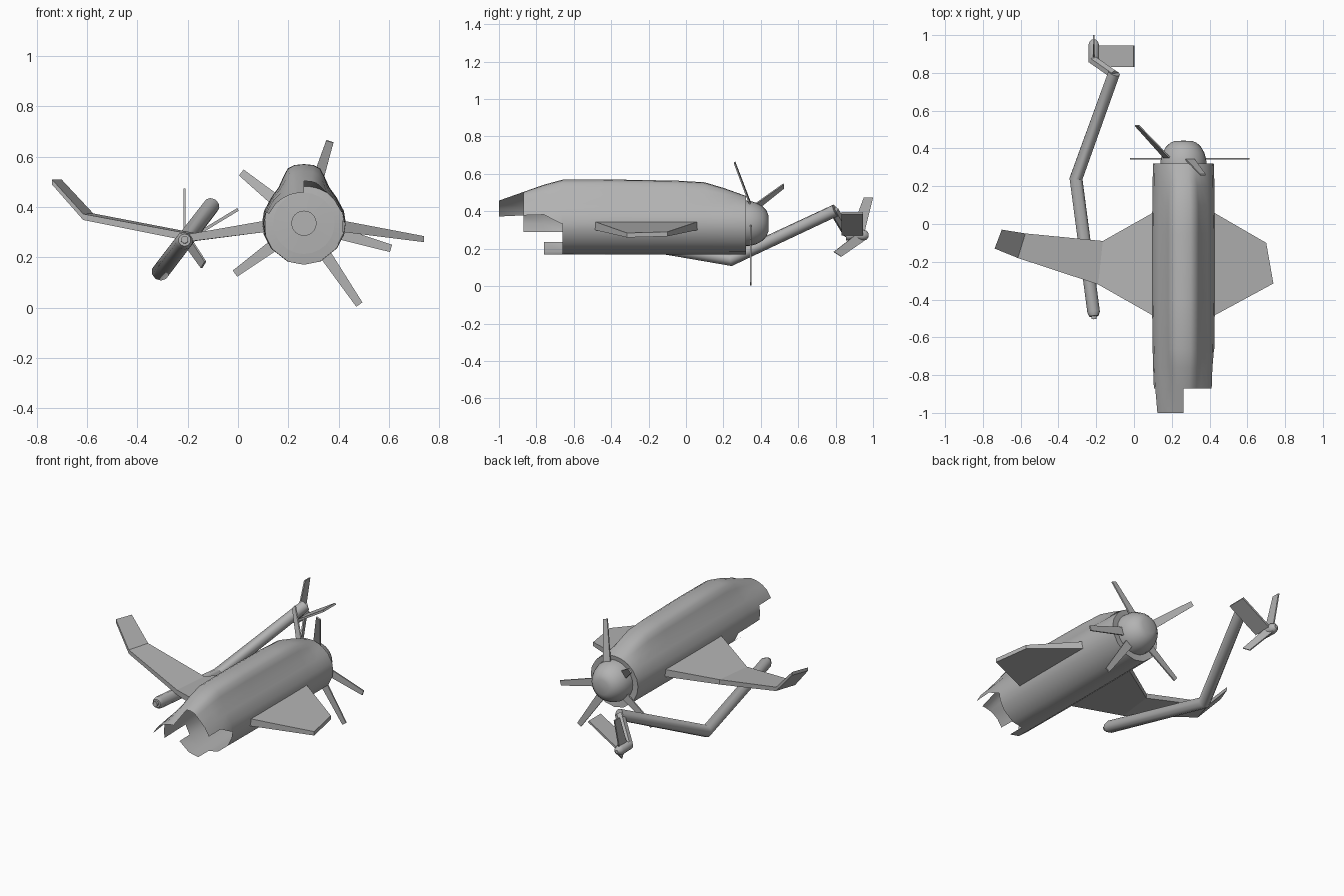
import bpy, bmesh, math
from mathutils import Vector

if "Cube" in bpy.data.objects:
    bpy.data.objects.remove(bpy.data.objects["Cube"])

CX, CZ = 0.262, 0.335          # fuselage axis

grey = bpy.data.materials.new("dull_grey")
grey.diffuse_color = (.45, .45, .45, 1)
grey.use_nodes = True
grey.node_tree.nodes["Principled BSDF"].inputs["Base Color"].default_value = grey.diffuse_color


def make(name, verts, faces, smooth=None):
    me = bpy.data.meshes.new(name)
    me.from_pydata([tuple(v) for v in verts], [], faces)
    bm = bmesh.new()
    bm.from_mesh(me)
    bmesh.ops.remove_doubles(bm, verts=bm.verts, dist=1e-5)
    loose = [v for v in bm.verts if not v.link_faces]
    bmesh.ops.delete(bm, geom=loose, context='VERTS')
    bmesh.ops.recalc_face_normals(bm, faces=bm.faces)
    bm.to_mesh(me)
    bm.free()
    me.materials.append(grey)
    ob = bpy.data.objects.new(name, me)
    bpy.context.collection.objects.link(ob)
    if smooth:
        bpy.ops.object.select_all(action='DESELECT')
        ob.select_set(True)
        bpy.context.view_layer.objects.active = ob
        bpy.ops.object.shade_smooth_by_angle(angle=math.radians(smooth))
    return ob


def loft(name, rings, caps=True, smooth=None, keep=lambda i, j: True):
    """Skin a list of equal closed rings; keep() chooses which faces remain."""
    n = len(rings[0])
    faces = [(i * n + j, i * n + (j + 1) % n, (i + 1) * n + (j + 1) % n, (i + 1) * n + j)
             for i in range(len(rings) - 1) for j in range(n) if keep(i, j)]
    if caps:
        faces += [tuple(range(n)), tuple(range((len(rings) - 1) * n, len(rings) * n))]
    return make(name, [v for r in rings for v in r], faces, smooth)


def slab(name, stations):
    """Flat panel from (leading point, trailing point, thickness) stations."""
    rings = []
    for a, b, t in stations:
        a, b, up = Vector(a), Vector(b), Vector((0, 0, t / 2))
        rings.append([a + up, b + up, b - up, a - up])
    return loft(name, rings)


def blade(name, root, tip, w0, w1, side, t=0.008):
    """Thin tapered plate between two points, widened along side."""
    root, tip, side = Vector(root), Vector(tip), Vector(side).normalized()
    nrm = (tip - root).cross(side).normalized() * t / 2
    return loft(name, [[p + side * w / 2 + nrm, p - side * w / 2 + nrm,
                        p - side * w / 2 - nrm, p + side * w / 2 - nrm]
                       for p, w in ((root, w0), (tip, w1))])


def tube(name, pts, radii, n=8, smooth=None):
    """Round rod along a bent path."""
    pts, rings = [Vector(p) for p in pts], []
    for i, p in enumerate(pts):
        a = (p - pts[i - 1]).normalized() if i else Vector()
        b = (pts[i + 1] - p).normalized() if i < len(pts) - 1 else Vector()
        t = (a + b).normalized()
        u = t.cross(Vector((0, 0, 1))).normalized()
        v = u.cross(t)
        rings.append([p + radii[i] * (u * math.cos(k) + v * math.sin(k))
                      for k in (math.tau * (j + 0.5) / n for j in range(n))])
    return loft(name, rings, smooth=smooth)


# Fuselage: round lower body with a hump on top, blended to a circle at both ends
half = [(0, .17), (.065, .183), (.13, .235), (.158, .29), (.165, .335), (.157, .385),
        (.128, .44), (.1, .48), (.08, .525), (.064, .556), (.038, .57), (0, .574)]
section = half + [(-x, z) for x, z in half[-2:0:-1]]


def hull_ring(y, top, round_, sx):
    pts = []
    for x, z in section:
        d = Vector((x, z - CZ))
        pts.append(d.lerp(d.normalized() * .165, round_))
    k = (top - CZ) / max(p.y for p in pts)
    return [(CX + p.x * sx, y, CZ + p.y * (k if p.y > 0 else 1)) for p in pts]


hull = [(-1, .457, 1, .88), (-.87, .503, .6, .95), (-.76, .542, .25, .975), (-.66, .569, 0, .99),
        (-.4, .57, 0, 1.01), (-.05, .564, 0, 1.01), (.1, .555, .08, 1), (.2, .525, .4, .99),
        (.27, .50, .8, .985), (.32, .482, 1, .97)]
rings = [hull_ring(*h) for h in hull]
rings.append([(CX + (x - CX) * .74, .315, CZ + (z - CZ) * .74) for x, y, z in rings[-1]])
x, y, z = rings[2][4]
rings[2][4] = (x, -.67, z)     # slanted rip on the right side

# First surviving ring of each skin column (0 = longest scrap), giving the torn tail
torn = [3, 3, 3, 3, 2, 1, 1, 1, 1, 1, 1,
        0, 0, 0, 0, 0, 0, 1, 1, 3, 2, 2]
loft("fuselage", rings, caps=False, smooth=50, keep=lambda i, j: i >= torn[j])

# Spinner dome with a stepped back plate
dome = [(.001, .30), (.05, .30), (.05, .312), (.122, .315), (.12, .345), (.11, .378),
        (.093, .408), (.07, .43), (.045, .44), (.001, .441)]
loft("spinner", [[(CX + r * math.cos(a), y, CZ + r * math.sin(a))
                  for a in (math.tau * k / 24 for k in range(24))] for r, y in dome],
     smooth=40)

# Propeller blades, two of them bent
tips = [(.365, .26, .66), (.015, .522, .535), (-.012, .345, .135), (.482, .345, .012), (.608, .345, .235)]
for i, tip in enumerate(tips):
    d = Vector((tip[0] - CX, 0, tip[2] - CZ)).normalized()
    root = Vector((CX, .345, CZ)) + d * .105
    blade(f"propeller_blade_{i + 1}", root, tip, .05, .03, (-d.z, 0, d.x))

# Wings: intact right one, broken and bent left one
slab("right_wing", [((.415, .065, .323), (.415, -.49, .323), .045),
                    ((.70, -.10, .278), (.738, -.315, .272), .024)])
slab("left_wing", [((.11, .065, .323), (.11, -.49, .323), .045),
                   ((-.165, -.09, .28), (-.19, -.32, .278), .03),
                   ((-.575, -.05, .362), (-.615, -.18, .36), .024),
                   ((-.70, -.03, .498), (-.738, -.13, .498), .02)])

# Broken tail boom, folded under the left wing
boom = [(-.212, -.488, .268), (-.214, -.465, .265), (-.307, .24, .143), (-.105, .80, .405)]
tube("tail_boom", boom, [.025, .035, .036, .033], 10, 40)
tube("boom_end_nub", [(-.212, -.503, .27), (-.212, -.48, .268)], [.015, .015], 10, 40)

# Bent strut, hub and its three fins
tube("tail_strut", [(-.105, .79, .405), (-.213, .865, .28)], [.026, .026], 6)
tube("tail_hub", [(-.213, .855, .272), (-.213, .945, .272), (-.213, .965, .272), (-.213, .977, .272)],
     [.028, .03, .024, .01], 10, 40)
blade("upper_fin", (-.213, .915, .28), (-.213, .975, .473), .075, .05, (0, 1, 0))
blade("right_fin", (-.19, .888, .275), (0, .888, .39), .115, .115, (0, 1, 0), .012)
blade("lower_fin", (-.2, .935, .262), (-.137, .81, .17), .06, .05, (-.3, .8, -.5))
